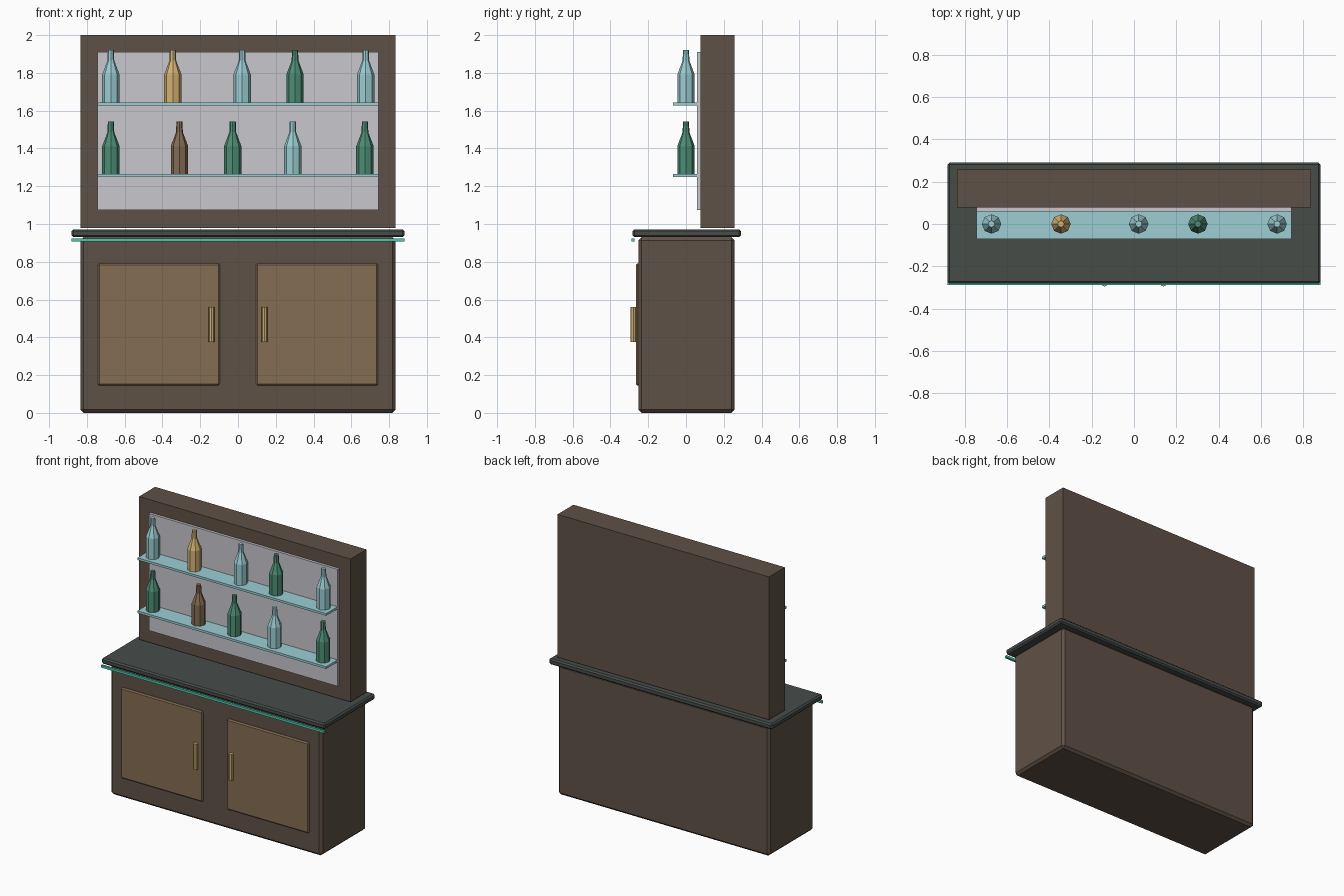
import bpy, bmesh, math
from mathutils import Vector

if "Cube" in bpy.data.objects:
    bpy.data.objects.remove(bpy.data.objects["Cube"])


def material(name, rgb):
    lin = [((c / 255 + 0.055) / 1.055) ** 2.4 for c in rgb]
    m = bpy.data.materials.new(name)
    m.diffuse_color = (*lin, 1)
    m.use_nodes = True
    m.node_tree.nodes["Principled BSDF"].inputs["Base Color"].default_value = m.diffuse_color
    return m


DARK_WOOD = material("dark wood", (95, 81, 70))
DOOR_WOOD = material("door wood", (132, 109, 84))
STONE = material("dark counter", (70, 76, 73))
BRASS = material("brass", (200, 170, 110))
MIRROR = material("mirror grey", (200, 199, 205))
GLASS = material("pale blue glass", (156, 206, 211))
LIGHT = material("teal light", (78, 200, 176))
GREEN = material("green glass", (78, 142, 117))
AMBER = material("amber glass", (212, 178, 116))
BROWN = material("brown glass", (132, 108, 84))


def finish(name, bm, mat):
    me = bpy.data.meshes.new(name)
    bm.normal_update()
    bm.to_mesh(me)
    bm.free()
    me.materials.append(mat)
    ob = bpy.data.objects.new(name, me)
    bpy.context.collection.objects.link(ob)
    return ob


def box(name, lo, hi, mat, bevel=0):
    lo, hi = Vector(lo), Vector(hi)
    bm = bmesh.new()
    bmesh.ops.create_cube(bm, size=1)
    for v in bm.verts:
        v.co = (lo + hi) / 2 + v.co * (hi - lo)
    if bevel:
        bmesh.ops.bevel(bm, geom=bm.edges[:], offset=bevel, segments=1, affect='EDGES')
    return finish(name, bm, mat)


def lathe(name, profile, loc, mat, sides=8):
    """Closed faceted solid from (radius, height) pairs."""
    bm = bmesh.new()
    rings = []
    for r, z in profile:
        rings.append([bm.verts.new((loc[0] + r * math.cos(2 * math.pi * i / sides),
                                    loc[1] + r * math.sin(2 * math.pi * i / sides),
                                    loc[2] + z)) for i in range(sides)])
    for a, b in zip(rings, rings[1:]):
        for i in range(sides):
            j = (i + 1) % sides
            bm.faces.new((a[i], a[j], b[j], b[i]))
    bm.faces.new(rings[0][::-1])
    bm.faces.new(rings[-1])
    return finish(name, bm, mat)


# Base cabinet, counter and light strip under its front edge
box("cabinet", (-0.835, -0.252, 0), (0.835, 0.257, 0.93), DARK_WOOD, 0.017)
box("counter", (-0.882, -0.282, 0.93), (0.882, 0.29, 0.972), STONE, 0.01)
box("light_strip", (-0.882, -0.288, 0.907), (0.882, -0.272, 0.923), LIGHT)

# Doors and round bar handles
for side, s in (("left", -1), ("right", 1)):
    xs = sorted((s * 0.096, s * 0.742))
    box(side + "_door", (xs[0], -0.265, 0.145), (xs[1], -0.24, 0.792), DOOR_WOOD, 0.008)
    lathe(side + "_handle", [(0.016, 0), (0.016, 0.185)], (s * 0.14, -0.279, 0.376), BRASS)

# Back panel with mirror
box("back_panel", (-0.835, 0.077, 0.98), (0.835, 0.257, 2.0), DARK_WOOD)
box("mirror", (-0.745, 0.058, 1.075), (0.745, 0.08, 1.91), MIRROR)

# Shelves with bottles
BOTTLE = [(0.046, 0), (0.046, 0.148), (0.018, 0.222), (0.016, 0.279)]
rows = {
    "lower": (1.264, [(-0.673, GREEN), (-0.31, BROWN), (-0.028, GREEN), (0.29, GLASS), (0.672, GREEN)]),
    "upper": (1.643, [(-0.673, GLASS), (-0.345, AMBER), (0.022, GLASS), (0.302, GREEN), (0.676, GLASS)]),
}
for row, (top, bottles) in rows.items():
    box(row + "_shelf", (-0.745, -0.07, top - 0.016), (0.745, 0.06, top), GLASS)
    for n, (x, mat) in enumerate(bottles, 1):
        lathe(f"{row}_bottle_{n}", BOTTLE, (x, 0, top), mat)
